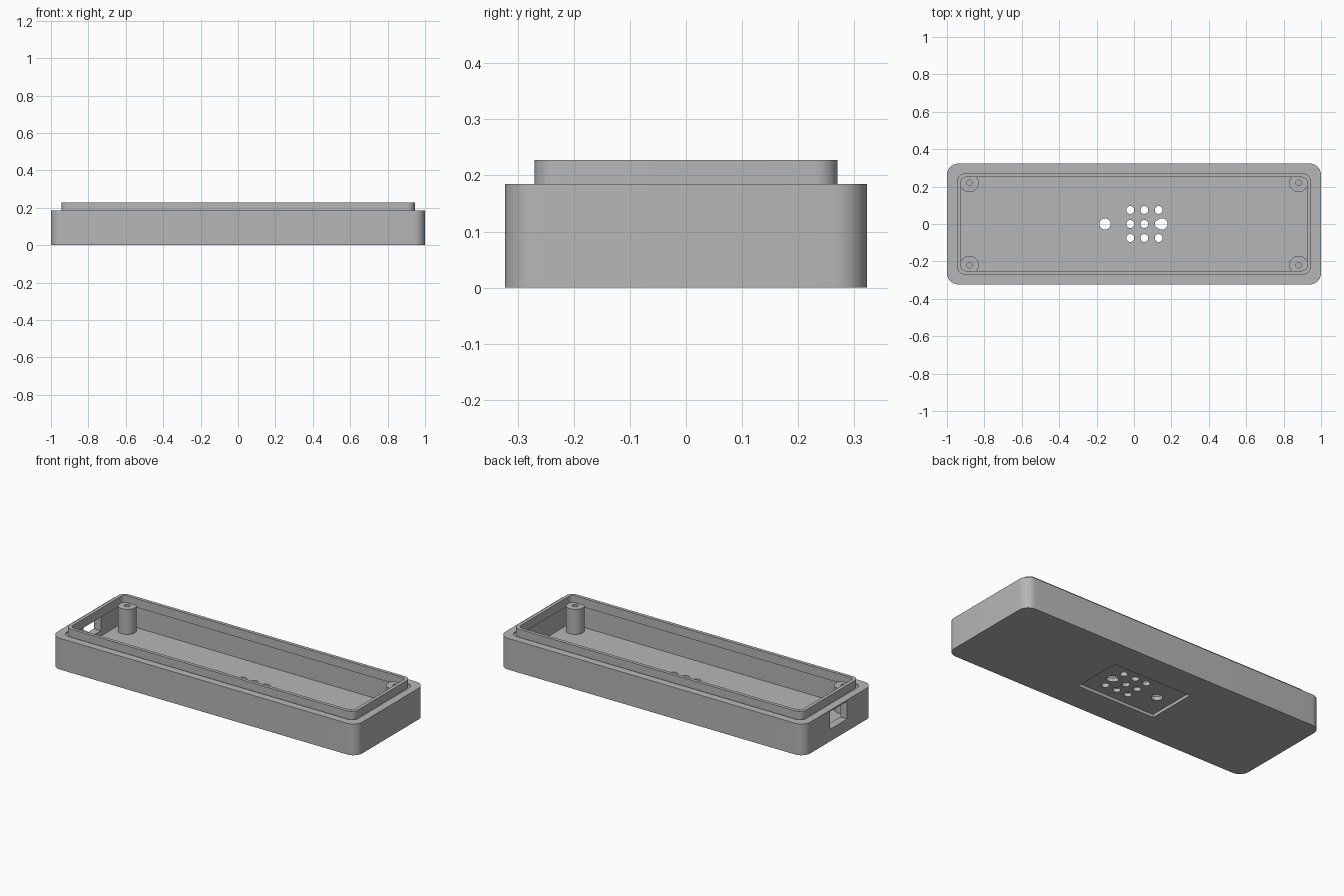
import bpy, bmesh, math
from mathutils import Vector

if "Cube" in bpy.data.objects:
    bpy.data.objects.remove(bpy.data.objects["Cube"])

grey = bpy.data.materials.new("plain_grey")
grey.use_nodes = True
COLOUR = (0.47, 0.47, 0.47, 1)
grey.diffuse_color = COLOUR
grey.node_tree.nodes["Principled BSDF"].inputs["Base Color"].default_value = COLOUR

STEP, TOP, FLOOR = 0.185, 0.228, 0.04


def outline(hx, hy, r, steps=10):
    """Rounded rectangle, counter-clockwise."""
    if r == 0:
        return [(hx, hy), (-hx, hy), (-hx, -hy), (hx, -hy)]
    pts = []
    for i, (sx, sy) in enumerate([(1, 1), (-1, 1), (-1, -1), (1, -1)]):
        for k in range(steps + 1):
            a = (i + k / steps) * math.pi / 2
            pts.append((sx * (hx - r) + r * math.cos(a),
                        sy * (hy - r) + r * math.sin(a)))
    return pts


def circle(x, y, r, n=32):
    return [(x + r * math.cos(2 * math.pi * i / n),
             y + r * math.sin(2 * math.pi * i / n)) for i in range(n)]


def prism(name, pts, z0, z1):
    """Extrude a flat outline from z0 to z1."""
    bm = bmesh.new()
    base = bm.faces.new([bm.verts.new((x, y, z0)) for x, y in pts])
    ext = bmesh.ops.extrude_face_region(bm, geom=[base])
    moved = [v for v in ext["geom"] if isinstance(v, bmesh.types.BMVert)]
    bmesh.ops.translate(bm, verts=moved, vec=Vector((0, 0, z1 - z0)))
    bmesh.ops.recalc_face_normals(bm, faces=bm.faces)
    mesh = bpy.data.meshes.new(name)
    bm.to_mesh(mesh)
    bm.free()
    mesh.materials.append(grey)
    obj = bpy.data.objects.new(name, mesh)
    bpy.context.collection.objects.link(obj)
    return obj


def select(obj):
    bpy.ops.object.select_all(action="DESELECT")
    obj.select_set(True)
    bpy.context.view_layer.objects.active = obj


def cut(obj, *cutters):
    """Subtract each cutter, then discard it."""
    for cutter in cutters:
        cutter.hide_render = True
        select(obj)
        mod = obj.modifiers.new("cut", "BOOLEAN")
        mod.operation, mod.solver, mod.object = "DIFFERENCE", "EXACT", cutter
        bpy.ops.object.modifier_apply(modifier=mod.name)
        bpy.data.objects.remove(cutter)


def finish(obj):
    select(obj)
    bpy.ops.object.shade_smooth_by_angle(angle=math.radians(30))


# Tray with its cavity and the recess under the floor
tray = prism("tray", outline(1, 0.323, 0.06), 0, STEP)
cut(tray,
    prism("cavity", outline(0.955, 0.278, 0.04), FLOOR, 0.3),
    prism("label_recess", outline(0.254, 0.148, 0), -0.05, 0.018))

# Grid of small vents and two larger holes through the floor
for x in (-0.02, 0.055, 0.132):
    for y in (-0.075, 0, 0.075):
        cut(tray, prism("vent", circle(x, y, 0.021), -0.1, 0.1))
for x in (-0.155, 0.15):
    cut(tray, prism("screw_hole", circle(x, 0, 0.03), -0.1, 0.1))

# Cable opening in the right end wall
port = [(-1.1, -0.08), (-0.9, -0.08), (-0.9, 0.08), (-1.1, 0.08)]
cut(tray, prism("cable_port", port, 0.072, 0.176))
finish(tray)


def ring(name, outer, inner, z0, z1):
    obj = prism(name, outline(*outer), z0, z1)
    cut(obj, prism("opening", outline(*inner), z0 - 0.1, z1 + 0.1))
    finish(obj)


# Raised lip, set in from the wall on a thin seat that leaves a fine groove
ring("lip", (0.945, 0.27, 0.04), (0.925, 0.25, 0.025), 0.176, TOP)
ring("lip_seat", (0.957, 0.28, 0.04), (0.926, 0.251, 0.025), 0.177, 0.181)

# Four corner screw posts with pilot holes
for sx, side in ((1, "left"), (-1, "right")):
    for sy, end in ((1, "back"), (-1, "front")):
        x, y = sx * 0.88, sy * 0.22
        post = prism(f"post_{end}_{side}", circle(x, y, 0.05), FLOOR - 0.005, 0.188)
        cut(post, prism("pilot", circle(x, y, 0.015), 0.08, 0.3))
        finish(post)
